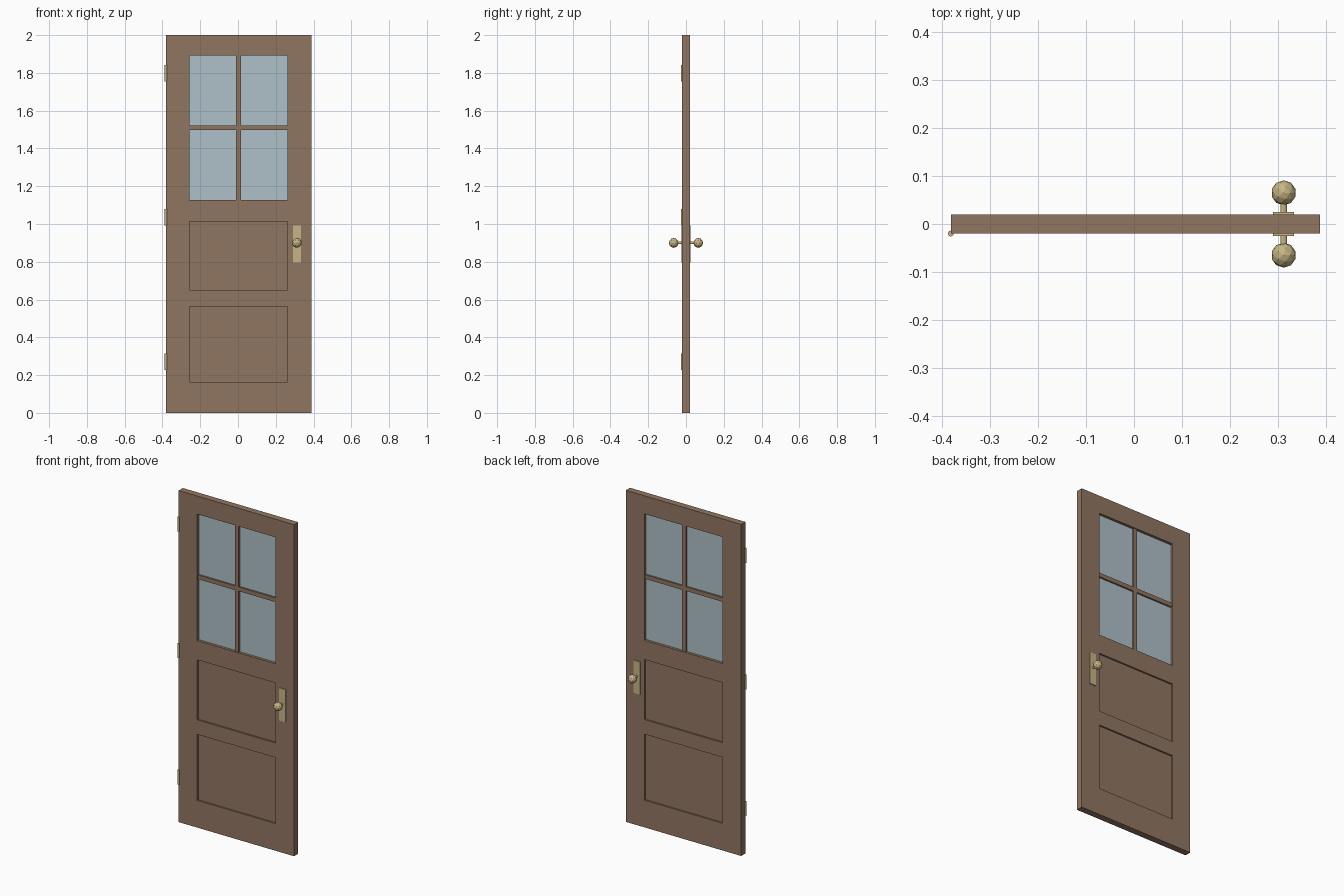
import bpy, bmesh, math
from mathutils import Matrix, Vector

if "Cube" in bpy.data.objects:
    bpy.data.objects.remove(bpy.data.objects["Cube"])


def material(name, rgb):
    m = bpy.data.materials.new(name)
    m.diffuse_color = (*rgb, 1)
    m.use_nodes = True
    m.node_tree.nodes["Principled BSDF"].inputs["Base Color"].default_value = m.diffuse_color
    return m


WOOD = material("brown wood", (0.28, 0.18, 0.122))
GLASS = material("pale blue glass", (0.43, 0.53, 0.58))
BRASS = material("brass", (0.57, 0.46, 0.235))


def add_object(name, bm, mat):
    bmesh.ops.recalc_face_normals(bm, faces=bm.faces)
    me = bpy.data.meshes.new(name)
    bm.to_mesh(me)
    bm.free()
    me.materials.append(mat)
    ob = bpy.data.objects.new(name, me)
    bpy.context.collection.objects.link(ob)
    return ob


def box(name, x, y, z, mat):
    """Box from (min, max) ranges."""
    bm = bmesh.new()
    size = [r[1] - r[0] for r in (x, y, z)]
    mid = [sum(r) / 2 for r in (x, y, z)]
    bmesh.ops.create_cube(bm, size=1, matrix=Matrix.Translation(mid) @ Matrix.Diagonal((*size, 1)))
    return add_object(name, bm, mat)


def cylinder(name, center, radius, length, sides, mat, along_y=False):
    bm = bmesh.new()
    rot = Matrix.Rotation(math.pi / 2 if along_y else 0, 4, 'X')
    bmesh.ops.create_cone(bm, cap_ends=True, segments=sides, radius1=radius, radius2=radius,
                          depth=length, matrix=Matrix.Translation(center) @ rot)
    return add_object(name, bm, mat)


T = 0.02                                   # half thickness of the door
XS = [-0.382, -0.258, 0.263, 0.388]        # stile edges
ZS = [0, 0.164, 0.562, 0.65, 1.012, 1.128, 1.891, 2]   # rail edges

# Door frame: a grid with the panel and window cells left open, then thickened
bm = bmesh.new()
grid = [[bm.verts.new((x, -T, z)) for x in XS] for z in ZS]
for r in range(len(ZS) - 1):
    for c in range(len(XS) - 1):
        if not (c == 1 and r in (1, 3, 5)):
            bm.faces.new((grid[r][c], grid[r][c + 1], grid[r + 1][c + 1], grid[r + 1][c]))
front = bm.faces[:]
ext = bmesh.ops.extrude_face_region(bm, geom=front, use_keep_orig=True)
bmesh.ops.translate(bm, vec=Vector((0, 2 * T, 0)),
                    verts=[v for v in ext["geom"] if isinstance(v, bmesh.types.BMVert)])
add_object("door_frame", bm, WOOD)

# Recessed wood panels and window glass
x_open = (XS[1], XS[2])
box("lower_panel", x_open, (-0.01, 0.01), (ZS[1], ZS[2]), WOOD)
box("upper_panel", x_open, (-0.01, 0.01), (ZS[3], ZS[4]), WOOD)
box("window_glass", x_open, (-0.004, 0.004), (ZS[5], ZS[6]), GLASS)

# Window bars
cx, cz = sum(x_open) / 2, (ZS[5] + ZS[6]) / 2
box("vertical_window_bar", (cx - 0.0125, cx + 0.0125), (-0.015, 0.015), (ZS[5], ZS[6]), WOOD)
box("horizontal_window_bar", x_open, (-0.0145, 0.0145), (cz - 0.0125, cz + 0.0125), WOOD)

# Handle plate, stem and knob on both sides
KX, KZ = 0.312, 0.9
for side, s in (("front", -1), ("back", 1)):
    box(side + "_handle_plate", (KX - 0.022, KX + 0.022), sorted((s * T, s * (T + 0.005))),
        (0.795, 0.992), BRASS)
    cylinder(side + "_knob_stem", (KX, s * 0.036, KZ), 0.007, 0.032, 12, BRASS, along_y=True)
    bm = bmesh.new()
    bmesh.ops.create_icosphere(bm, subdivisions=2, radius=0.026,
                               matrix=Matrix.Translation((KX, s * 0.065, KZ)))
    add_object(side + "_knob", bm, BRASS)

# Hinge barrels on the front left edge
for i, z in enumerate((0.271, 1.035, 1.798)):
    cylinder(f"hinge_{i + 1}", (-0.382, -T, z), 0.006, 0.088, 12, BRASS)
